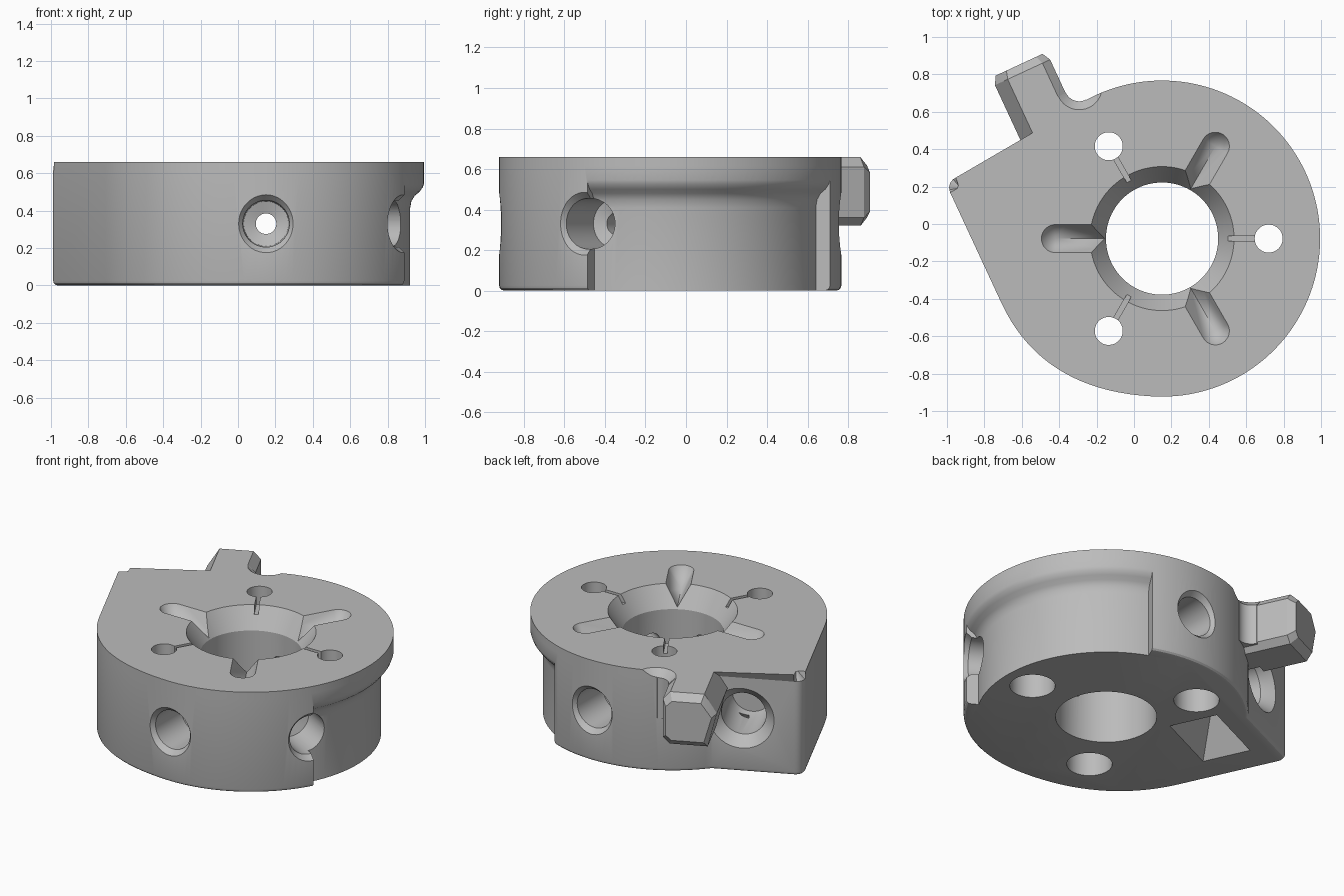
import bpy, bmesh
from math import radians, cos, sin, pi
from mathutils import Matrix, Vector

if "Cube" in bpy.data.objects:
    bpy.data.objects.remove(bpy.data.objects["Cube"])

R = 0.845                 # disc radius
TOP = 0.66                # overall height
TILT = 24.9               # heading of the corner block and arm
BOLT = 0.57               # bolt circle radius

grey = bpy.data.materials.new("grey")
grey.use_nodes = True
grey.diffuse_color = (0.5, 0.5, 0.5, 1)
grey.node_tree.nodes["Principled BSDF"].inputs["Base Color"].default_value = (0.5, 0.5, 0.5, 1)


def turn(deg):
    return Matrix.Rotation(radians(deg), 4, 'Z')


def finish(name, bm, matrix):
    bmesh.ops.remove_doubles(bm, verts=bm.verts, dist=1e-5)
    bmesh.ops.transform(bm, matrix=matrix, verts=bm.verts)
    bmesh.ops.recalc_face_normals(bm, faces=bm.faces)
    mesh = bpy.data.meshes.new(name)
    bm.to_mesh(mesh)
    bm.free()
    mesh.materials.append(grey)
    obj = bpy.data.objects.new(name, mesh)
    bpy.context.collection.objects.link(obj)
    return obj


def lathe(name, profile, matrix=Matrix(), start=0, end=360, n=48):
    """Revolve (radius, height) points; a partial turn uses a closed profile with caps."""
    bm = bmesh.new()
    full = end - start == 360
    rings = []
    for i in range(n if full else n + 1):
        a = radians(start + (end - start) * i / n)
        rings.append([bm.verts.new((r * cos(a), r * sin(a), h)) for r, h in profile])
    count = len(profile)
    for i in range(n):
        p, q = rings[i], rings[(i + 1) % len(rings)]
        for k in range(count - 1 if full else count):
            j = (k + 1) % count
            bm.faces.new((p[k], q[k], q[j], p[j]))
    if not full:
        bm.faces.new(rings[0])
        bm.faces.new(rings[-1])
    return finish(name, bm, matrix)


def hull(name, points, matrix):
    bm = bmesh.new()
    for p in points:
        bm.verts.new(p)
    bmesh.ops.convex_hull(bm, input=bm.verts)
    return finish(name, bm, matrix)


def plate(name, outline, high, matrix, chamfer, fillet):
    """Extrude an outline, chamfer its top rim and round its bottom rim."""
    bm = bmesh.new()
    low_ring = [bm.verts.new((x, y, 0)) for x, y in outline]
    high_ring = [bm.verts.new((x, y, high)) for x, y in outline]
    bm.faces.new(low_ring[::-1])
    bm.faces.new(high_ring)
    for i in range(len(outline)):
        bm.faces.new((low_ring[i - 1], low_ring[i], high_ring[i], high_ring[i - 1]))
    for z, size, segments in ((high, chamfer, 1), (0, fillet, 3)):
        rim = [e for e in bm.edges if all(abs(v.co.z - z) < 1e-5 for v in e.verts)]
        bmesh.ops.bevel(bm, geom=rim, offset=size, segments=segments,
                        profile=0.5, affect='EDGES')
    return finish(name, bm, matrix)


def combine(target, tool, operation):
    tool.hide_render = True
    mod = target.modifiers.new("cut", 'BOOLEAN')
    mod.operation, mod.object, mod.solver = operation, tool, 'EXACT'
    bpy.context.view_layer.objects.active = target
    bpy.ops.object.modifier_apply(modifier=mod.name)
    bpy.data.objects.remove(tool)


def arc(cx, cy, r, a0, a1, n):
    return [(cx + r * cos(radians(a0 + (a1 - a0) * i / n)),
             cy + r * sin(radians(a0 + (a1 - a0) * i / n))) for i in range(n + 1)]


# Body outline: disc, square corner, and a swept blend back to the disc
left, face = -0.924, 0.76
blend = [Vector(p) for p in ((left, 0.05), (left, -0.32), (-0.72, -0.59), (-0.357, -0.766))]
sweep = []
for i in range(20):
    t = i / 20
    s = 1 - t
    p = blend[0] * s**3 + blend[1] * 3 * s * s * t + blend[2] * 3 * s * t * t + blend[3] * t**3
    sweep.append((p.x, p.y))
outline = arc(0, 0, R, -115, 115.9, 96) + arc(left + 0.06, face - 0.06, 0.06, 90, 180, 6) + sweep
body = plate("clamp_body", outline, TOP, turn(TILT), 0.045, 0.025)

# Undercut around one side, leaving a rounded lip above
undercut = [(0.77, -0.1), (0.77, 0.41), (0.777, 0.45), (0.795, 0.48), (0.82, 0.5),
            (0.838, 0.525), (0.85, 0.56), (1.1, 0.56), (1.1, -0.1)]
combine(body, lathe("undercut", undercut, start=-29, end=69), 'DIFFERENCE')

# Arm with a faceted section and tapered tip
section = [(-0.14, 0.36), (-0.14, 0.61), (-0.185, TOP), (-0.39, TOP),
           (-0.465, 0.54), (-0.41, 0.32), (-0.18, 0.32)]
points = [(u, v, z) for v in (0.55, 1.12) for u, z in section]
points += [(-0.3 + (u + 0.3) * 0.85, 1.165, 0.49 + (z - 0.49) * 0.75) for u, z in section]
combine(body, hull("arm", points, turn(TILT)), 'UNION')

# Concave web where the arm meets the disc
web = [(-0.2, 0.7), (-0.2, 0.923), (-0.14, 0.923), (-0.055, 0.843), (-0.055, 0.7)]
combine(body, hull("arm_web", [(u, v, z) for u, v in web for z in (0.35, TOP)], turn(TILT)), 'UNION')
flare = [(0, 0.2), (0.078, 0.2), (0.078, 0.615), (0.133, 0.67), (0, 0.67)]
combine(body, lathe("web_round", flare, turn(TILT) @ Matrix.Translation((-0.06, 0.923, 0))), 'DIFFERENCE')

# Central bore with countersunk mouth
combine(body, lathe("bore", [(0, -0.1), (0.3, -0.1), (0.3, 0.53), (0.385, TOP),
                             (0.45, 0.76), (0, 0.76)], n=96), 'DIFFERENCE')

# Bolt holes with wide lower pockets, slits to the bore, and V slots between them
hole = [(0, -0.1), (0.135, -0.1), (0.135, 0.4), (0.075, 0.44), (0.075, 0.8), (0, 0.8)]
for deg in (0, 120, 240):
    at = turn(deg)
    combine(body, lathe("bolt_hole", hole, at @ Matrix.Translation((BOLT, 0, 0)), n=32), 'DIFFERENCE')
    slit = [(r, y, z) for r in (0.34, 0.52) for y in (-0.013, 0.013) for z in (0.61, 0.7)]
    combine(body, hull("slit", slit, at), 'DIFFERENCE')
    w, high, deep = 0.0875, TOP + 0.02, 0.54
    slot = [(x, y, high) for x, y in arc(BOLT, 0, w, -90, 90, 16)]
    slot += [(BOLT, 0, deep), (0.2, 0, deep), (0.2, w, high), (0.2, -w, high)]
    combine(body, hull("v_slot", slot, turn(deg + 60)), 'DIFFERENCE')

# Stepped radial holes
stepped = [(0, 0.2), (0.055, 0.2), (0.055, 0.53), (0.12, 0.55), (0.125, 0.81),
           (0.155, 0.845), (0.18, 0.95), (0, 0.95)]
for deg in (-90, -30, 90):
    out = turn(deg) @ Matrix.Translation((0, 0, 0.33)) @ Matrix.Rotation(pi / 2, 4, 'Y')
    combine(body, lathe("radial_hole", stepped, out), 'DIFFERENCE')

# Countersunk bore in the corner block, with a hipped pocket below it
mouth = [(0, 0.4), (0.12, 0.4), (0.135, 0.46), (0.135, 0.69), (0.15, 0.71), (0.2, 0.765), (0.2, 0.84), (0, 0.84)]
inward = turn(TILT) @ Matrix.Translation((-0.55, 0, 0.35)) @ Matrix.Rotation(-pi / 2, 4, 'X')
combine(body, lathe("corner_bore", mouth, inward), 'DIFFERENCE')
pocket = [(-0.49 + u, 0.45 + v, -0.01) for u in (-0.24, 0.24) for v in (-0.16, 0.16)]
pocket += [(-0.52, 0.45, 0.24), (-0.46, 0.45, 0.24)]
combine(body, hull("pocket", pocket, turn(TILT)), 'DIFFERENCE')

# Place and shade
body.location = (0.15, -0.078, 0)
bpy.ops.object.select_all(action='DESELECT')
body.select_set(True)
bpy.context.view_layer.objects.active = body
bpy.ops.object.shade_smooth_by_angle(angle=radians(25))
